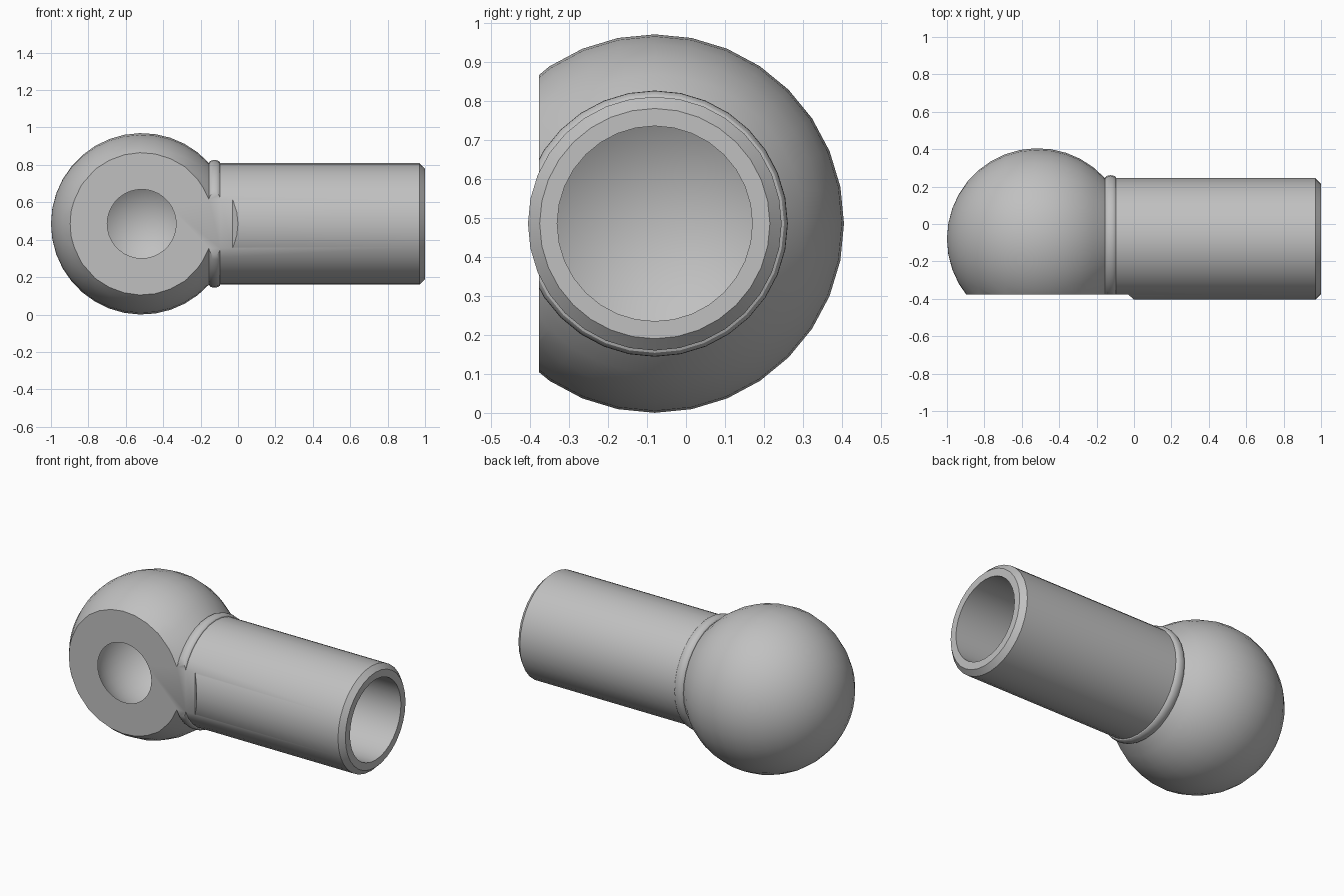
import bpy
import bmesh
from math import cos, sin, tau, pi, radians
from mathutils import Matrix, Vector

if "Cube" in bpy.data.objects:
    bpy.data.objects.remove(bpy.data.objects["Cube"])

AXIS_Y, AXIS_Z = -0.08, 0.485
BALL_X, BALL_R = -0.515, 0.485
TUBE_R, BORE_R = 0.325, 0.25
FACE_Y = -0.377
SEGMENTS = 32

grey = bpy.data.materials.new("plain_grey")
grey.use_nodes = True
colour = (0.53, 0.53, 0.53, 1)
grey.diffuse_color = colour
grey.node_tree.nodes["Principled BSDF"].inputs["Base Color"].default_value = colour


def make_object(name, bm):
    bmesh.ops.recalc_face_normals(bm, faces=bm.faces[:])
    mesh = bpy.data.meshes.new(name)
    bm.to_mesh(mesh)
    bm.free()
    mesh.materials.append(grey)
    obj = bpy.data.objects.new(name, mesh)
    bpy.context.collection.objects.link(obj)
    return obj


def lathe(name, profile):
    """Revolve (x, radius) points about the tube axis."""
    bm = bmesh.new()
    verts = [bm.verts.new((x, AXIS_Y, AXIS_Z + r)) for x, r in profile]
    edges = [bm.edges.new(pair) for pair in zip(verts, verts[1:])]
    bmesh.ops.spin(bm, geom=verts + edges, cent=(0, AXIS_Y, AXIS_Z), axis=(1, 0, 0),
                   angle=tau, steps=SEGMENTS, use_duplicate=False)
    bmesh.ops.remove_doubles(bm, verts=bm.verts[:], dist=0.0005)
    return make_object(name, bm)


# Ball head, bead, tube, chamfered rim and drilled bore in one profile
neck_x = -0.155
neck_angle = pi - math_angle if (math_angle := Vector((neck_x - BALL_X, TUBE_R)).angle(Vector((1, 0)))) else pi
profile = []
for i in range(15):
    a = neck_angle * i / 14
    profile.append((BALL_X - BALL_R * cos(a), BALL_R * sin(a)))
for i in range(1, 9):
    t = i / 8
    profile.append((neck_x + 0.03 - 0.03 * cos(pi * t), TUBE_R + 0.016 * sin(pi * t)))
profile += [(0.97, TUBE_R), (1.0, 0.295), (1.0, BORE_R), (0.1, BORE_R), (-0.05, 0)]
body = lathe("ball_socket_rod_end", profile)

# Cutter for the flat front with its sloping run-out onto the tube
bm = bmesh.new()
outline = [(-1.2, FACE_Y), (-0.03, FACE_Y), (0.03, -0.433), (0.03, -0.7), (-1.2, -0.7)]
base = bm.faces.new([bm.verts.new((x, y, -0.1)) for x, y in outline])
top = bmesh.ops.extrude_face_region(bm, geom=[base])
bmesh.ops.translate(bm, vec=(0, 0, 1.2),
                    verts=[v for v in top["geom"] if isinstance(v, bmesh.types.BMVert)])
flat_cutter = make_object("flat_cutter", bm)

# Cutter for the round socket, its pole facing the front
bm = bmesh.new()
bmesh.ops.create_uvsphere(bm, u_segments=36, v_segments=24, radius=0.32,
                          matrix=Matrix.Translation((BALL_X, FACE_Y + 0.261, AXIS_Z))
                          @ Matrix.Rotation(radians(90), 4, "X"))
socket_cutter = make_object("socket_cutter", bm)

# Cut the body and tidy up
bpy.ops.object.select_all(action="DESELECT")
bpy.context.view_layer.objects.active = body
body.select_set(True)
for cutter in (flat_cutter, socket_cutter):
    cutter.hide_render = True
    mod = body.modifiers.new(cutter.name, "BOOLEAN")
    mod.operation = "DIFFERENCE"
    mod.solver = "EXACT"
    mod.object = cutter
    bpy.ops.object.modifier_apply(modifier=mod.name)
    bpy.data.objects.remove(cutter)

bpy.ops.object.shade_smooth_by_angle(angle=radians(30))
